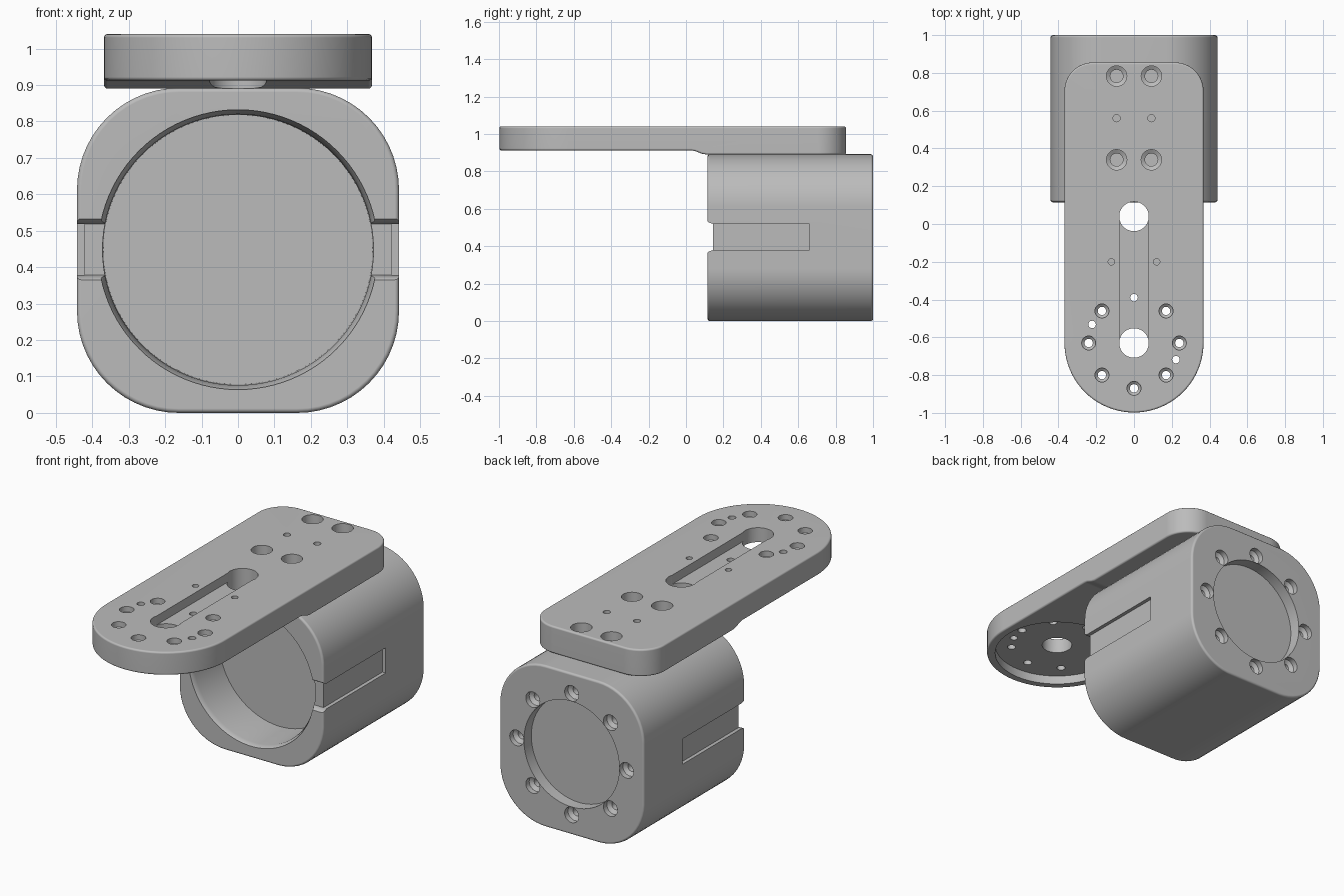
import bpy
import bmesh
from math import cos, sin, pi, radians
from mathutils import Vector

if "Cube" in bpy.data.objects:
    bpy.data.objects.remove(bpy.data.objects["Cube"], do_unlink=True)

grey = bpy.data.materials.new("machined grey")
grey.use_nodes = True
colour = (0.5, 0.5, 0.5, 1)
grey.diffuse_color = colour
for node in grey.node_tree.nodes:
    if node.type == 'BSDF_PRINCIPLED':
        node.inputs["Base Color"].default_value = colour

# Maps profile coordinates (u, v) and extrusion depth w to space
PLACE = {
    'X': lambda u, v, w: Vector((w, u, v)),
    'Y': lambda u, v, w: Vector((u, w, v)),
    'Z': lambda u, v, w: Vector((u, v, w)),
}


def finish(name, bm):
    bmesh.ops.remove_doubles(bm, verts=bm.verts, dist=1e-5)
    bmesh.ops.recalc_face_normals(bm, faces=bm.faces)
    mesh = bpy.data.meshes.new(name)
    bm.to_mesh(mesh)
    bm.free()
    mesh.materials.append(grey)
    obj = bpy.data.objects.new(name, mesh)
    bpy.context.collection.objects.link(obj)
    return obj


def prism(name, outline, lo, hi, axis):
    bm = bmesh.new()
    face = bm.faces.new([bm.verts.new(PLACE[axis](u, v, lo)) for u, v in outline])
    grown = bmesh.ops.extrude_face_region(bm, geom=[face])["geom"]
    move = PLACE[axis](0, 0, hi - lo)
    bmesh.ops.translate(bm, vec=move, verts=[g for g in grown if isinstance(g, bmesh.types.BMVert)])
    return finish(name, bm)


def box(name, u0, u1, v0, v1, lo, hi, axis):
    return prism(name, [(u0, v0), (u1, v0), (u1, v1), (u0, v1)], lo, hi, axis)


def lathe(name, profile, u, v, axis, steps=32):
    """Revolve (radius, depth) points about an axis through (u, v)."""
    bm = bmesh.new()
    verts = [bm.verts.new(PLACE[axis](u + r, v, w)) for r, w in profile]
    edges = [bm.edges.new(pair) for pair in zip(verts, verts[1:])]
    bmesh.ops.spin(bm, geom=verts + edges, cent=PLACE[axis](u, v, 0),
                   axis=PLACE[axis](0, 0, 1), angle=2 * pi, steps=steps, use_merge=True)
    return finish(name, bm)


def arc(cx, cy, r, start, end, n=14):
    turn = [radians(start + (end - start) * i / n) for i in range(n + 1)]
    return [(cx + r * cos(t), cy + r * sin(t)) for t in turn]


def apply_modifier(obj, kind, **settings):
    mod = obj.modifiers.new(kind.title(), kind)
    for key, value in settings.items():
        setattr(mod, key, value)
    bpy.ops.object.select_all(action='DESELECT')
    bpy.context.view_layer.objects.active = obj
    obj.select_set(True)
    bpy.ops.object.modifier_apply(modifier=mod.name)


def cut(obj, cutter):
    apply_modifier(obj, 'BOOLEAN', operation='DIFFERENCE', solver='EXACT', object=cutter)
    bpy.data.objects.remove(cutter, do_unlink=True)


def soften(obj, width):
    apply_modifier(obj, 'BEVEL', width=width, segments=3, limit_method='ANGLE',
                   angle_limit=radians(40))


def shade(obj):
    bpy.ops.object.select_all(action='DESELECT')
    bpy.context.view_layer.objects.active = obj
    obj.select_set(True)
    bpy.ops.object.shade_smooth_by_angle(angle=radians(32))
    apply_modifier(obj, 'WEIGHTED_NORMAL', keep_sharp=True)


# Housing: rounded square block lying along y
MID, HALF, ROUND = 0.446, 0.442, 0.28
flat = HALF - ROUND
outline = []
for i, (sx, sz) in enumerate([(1, 1), (-1, 1), (-1, -1), (1, -1)]):
    outline += arc(sx * flat, MID + sz * (flat + 0.004), ROUND, 90 * i, 90 * i + 90)
housing = prism("housing", outline, 0.115, 1.0, 'Y')
soften(housing, 0.012)

# Front bore with a chamfered lip, and shallow back recess
cut(housing, lathe("bore", [(0, 0.365), (0.37, 0.365), (0.372, 0.14), (0.384, 0.12),
                            (0.384, 0), (0, 0)], 0, MID + 0.002, 'Y', 96))
cut(housing, lathe("recess", [(0, 0.935), (0.292, 0.935), (0.292, 1.1), (0, 1.1)],
                   0, MID, 'Y', 72))

# Side grooves and flared front notches
notch = [(0, 0.355), (0.112, 0.363), (0.124, 0.372), (0.145, 0.379),
         (0.145, 0.519), (0.124, 0.526), (0.112, 0.535), (0, 0.543)]
for side in (-1, 1):
    cut(housing, prism("notch", notch, side * 0.33, side * 0.5, 'X'))
    cut(housing, box("groove", 0.05, 0.66, 0.379, 0.519, side * 0.422, side * 0.5, 'X'))

# Ring of back screw holes
for i in range(8):
    u, v = 0.336 * cos(i * pi / 4), MID + 0.336 * sin(i * pi / 4)
    cut(housing, lathe("screw_hole", [(0, 0.88), (0.023, 0.88), (0.023, 0.955),
                                      (0.043, 0.97), (0.043, 1.1), (0, 1.1)], u, v, 'Y', 24))
shade(housing)

# Mounting plate: round front end, thicker where it meets the housing
END, W, TOP = -0.63, 0.368, 1.04
outline = (arc(0, END, W, 180, 360, 40) + arc(W - 0.15, 0.705, 0.15, 0, 90)
           + arc(0.15 - W, 0.705, 0.15, 90, 180))
plate = prism("mounting_plate", outline, 0.89, TOP, 'Z')
step = [(-1.2, 0.8), (0.11, 0.8), (0.11, 0.89), (0.085, 0.894), (0.05, 0.908),
        (0.03, 0.912), (-1.2, 0.912)]
cut(plate, prism("underside_step", step, -0.6, 0.6, 'X'))
soften(plate, 0.01)

# Round pocket below, long channel above
cut(plate, lathe("pocket", [(0, 0.8), (0.325, 0.8), (0.325, 0.96), (0, 0.96)], 0, END, 'Z', 72))
channel = arc(0, END, 0.074, 180, 360) + arc(0, 0.04, 0.074, 0, 180)
cut(plate, prism("channel", channel, 0.99, 1.2, 'Z'))


def hole(u, v, r, bottom=0.8, steps=16):
    cut(plate, lathe("hole", [(0, bottom), (r, bottom), (r, 1.2), (0, 1.2)], u, v, 'Z', steps))


def stepped_hole(u, v, inner, outer, seat):
    cut(plate, lathe("stepped_hole", [(0, 0.8), (inner, 0.8), (inner, seat - 0.012),
                                      (outer, seat), (outer, 1.2), (0, 1.2)], u, v, 'Z', 28))


# Large openings at the channel ends
for y in (END, 0.04):
    hole(0, y, 0.078, steps=48)

# Front bolt circle: one small hole, seven stepped ones
for i in range(8):
    a = pi / 2 + i * pi / 4
    u, v = 0.24 * cos(a), END + 0.24 * sin(a)
    if i == 0:
        hole(u, v, 0.02)
    else:
        stepped_hole(u, v, 0.022, 0.037, 1.01)

# Paired dowel holes and rear mounting holes
hole(-0.222, -0.532, 0.02)
hole(0.222, -0.718, 0.02)
for side in (-1, 1):
    hole(side * 0.12, -0.2, 0.017, 0.96)
    hole(side * 0.092, 0.56, 0.019, 0.96)
    for y in (0.34, 0.783):
        stepped_hole(side * 0.092, y, 0.034, 0.054, 0.99)
shade(plate)
